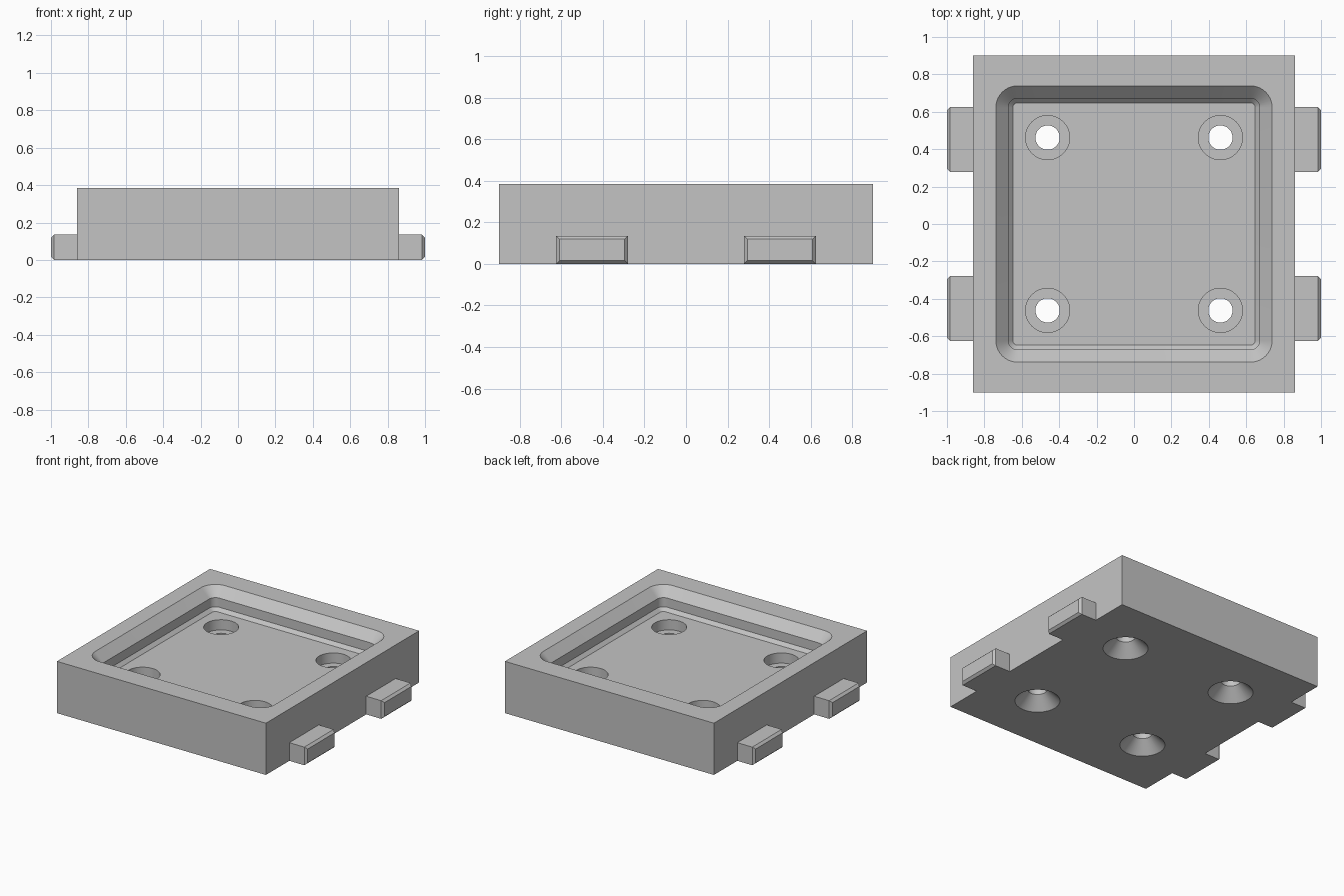
import bpy, bmesh, math

cube = bpy.data.objects.get("Cube")
if cube:
    bpy.data.objects.remove(cube, do_unlink=True)

HALF_X, HALF_Y, HEIGHT = 0.86, 0.9, 0.385
FLOOR, CORNER = 0.226, 0.622

grey = bpy.data.materials.new("plain grey")
grey.use_nodes = True
grey.diffuse_color = (0.55, 0.55, 0.55, 1)
grey.node_tree.nodes["Principled BSDF"].inputs["Base Color"].default_value = grey.diffuse_color


def make_object(name, bm):
    bmesh.ops.recalc_face_normals(bm, faces=bm.faces)
    mesh = bpy.data.meshes.new(name)
    bm.to_mesh(mesh)
    bm.free()
    mesh.materials.append(grey)
    obj = bpy.data.objects.new(name, mesh)
    bpy.context.collection.objects.link(obj)
    return obj


def loft(name, rings):
    """Skin a stack of closed rings and cap both ends."""
    bm = bmesh.new()
    loops = [[bm.verts.new(p) for p in ring] for ring in rings]
    n = len(loops[0])
    for low, high in zip(loops, loops[1:]):
        for i in range(n):
            j = (i + 1) % n
            bm.faces.new((low[i], low[j], high[j], high[i]))
    bm.faces.new(loops[0])
    bm.faces.new(loops[-1])
    return make_object(name, bm)


def rounded_square(radius, z, steps=10):
    points = []
    for quarter, (sx, sy) in enumerate(((1, 1), (-1, 1), (-1, -1), (1, -1))):
        for k in range(steps + 1):
            a = (quarter + k / steps) * math.pi / 2
            points.append((sx * CORNER + radius * math.cos(a),
                           sy * CORNER + radius * math.sin(a), z))
    return points


def circle(x, y, radius, z, sides=48):
    return [(x + radius * math.cos(math.tau * i / sides),
             y + radius * math.sin(math.tau * i / sides), z) for i in range(sides)]


def cut(target, cutter):
    mod = target.modifiers.new("cut", "BOOLEAN")
    mod.operation, mod.solver, mod.object = "DIFFERENCE", "EXACT", cutter
    bpy.context.view_layer.objects.active = target
    bpy.ops.object.modifier_apply(modifier=mod.name)
    bpy.data.objects.remove(cutter, do_unlink=True)


# Solid tray block
tray = loft("tray", [[(sx * HALF_X, sy * HALF_Y, z) for sx, sy in
                      ((1, 1), (-1, 1), (-1, -1), (1, -1))] for z in (0, HEIGHT)])

# Stepped pocket: lower taper, upright wall, upper taper
profile = ((0.648, FLOOR), (0.672, FLOOR + 0.024), (0.672, HEIGHT - 0.067),
           (0.739, HEIGHT), (0.739, HEIGHT + 0.05))
cut(tray, loft("pocket_cutter", [rounded_square(half - CORNER, z) for half, z in profile]))

# Corner holes: countersink below, through hole, round recess above
hole = ((0.162, -0.01), (0.065, 0.087), (0.065, 0.15), (0.118, 0.15), (0.118, FLOOR + 0.02))
for x in (-0.462, 0.462):
    for y in (-0.462, 0.462):
        cut(tray, loft("hole_cutter", [circle(x, y, r, z) for r, z in hole]))

# Side tabs with bevelled outer ends
def tab_ring(x, y, side, inset):
    hy, hz = 0.173 - inset, 0.0675 - inset
    return [(side * x, y + a * hy, 0.0675 + b * hz)
            for a, b in ((1, 1), (-1, 1), (-1, -1), (1, -1))]


for side, side_name in ((1, "left"), (-1, "right")):
    for y, end_name in ((-0.452, "front"), (0.452, "back")):
        loft(f"{end_name}_{side_name}_tab", [tab_ring(HALF_X, y, side, 0),
                                            tab_ring(0.983, y, side, 0),
                                            tab_ring(1.0, y, side, 0.016)])

# Smooth the curved walls, keep edges sharp
bpy.ops.object.select_all(action="DESELECT")
tray.select_set(True)
bpy.context.view_layer.objects.active = tray
bpy.ops.object.shade_smooth_by_angle(angle=math.radians(30))
